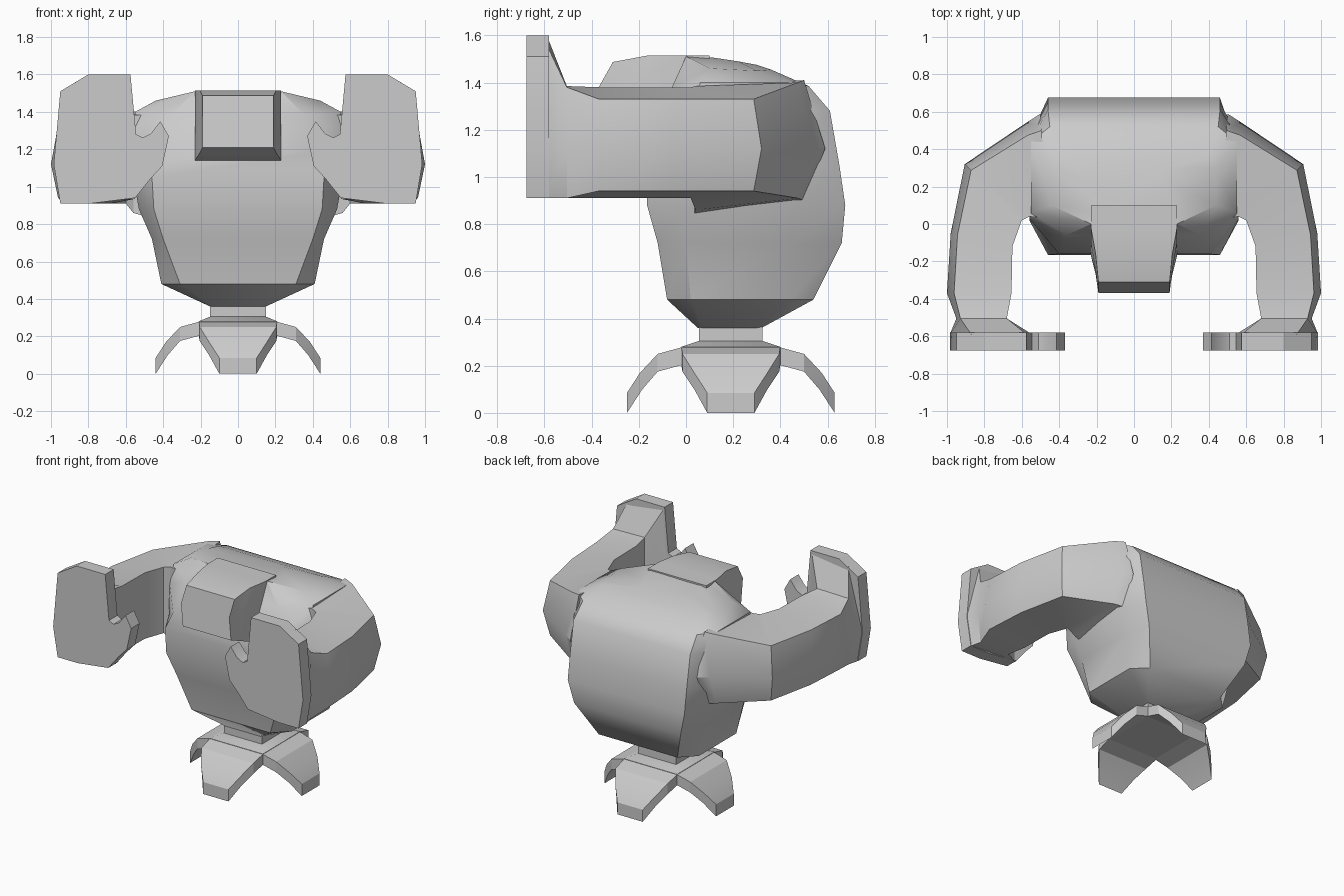
import bpy, bmesh, math
from mathutils import Matrix, Vector

cube = bpy.data.objects.get("Cube")
if cube:
    bpy.data.objects.remove(cube, do_unlink=True)

grey = bpy.data.materials.new("plain grey")
grey.use_nodes = True
tone = (0.6, 0.6, 0.6, 1)
grey.diffuse_color = tone
grey.node_tree.nodes["Principled BSDF"].inputs["Base Color"].default_value = tone


def finish(name, bm, angle=30):
    bmesh.ops.recalc_face_normals(bm, faces=bm.faces)
    mesh = bpy.data.meshes.new(name)
    bm.to_mesh(mesh)
    bm.free()
    mesh.materials.append(grey)
    obj = bpy.data.objects.new(name, mesh)
    bpy.context.collection.objects.link(obj)
    bpy.ops.object.select_all(action="DESELECT")
    obj.select_set(True)
    bpy.context.view_layer.objects.active = obj
    bpy.ops.object.shade_smooth_by_angle(angle=math.radians(angle))
    return obj


def loft(name, rings, matrix=None, angle=30):
    """Skin a list of equal-sized point rings and cap both ends."""
    bm = bmesh.new()
    loops = [[bm.verts.new(p) for p in ring] for ring in rings]
    for a, b in zip(loops, loops[1:]):
        for i in range(len(a)):
            j = (i + 1) % len(a)
            bm.faces.new((a[i], a[j], b[j], b[i]))
    bm.faces.new(loops[0])
    bm.faces.new(loops[-1])
    if matrix:
        bm.transform(matrix)
    return finish(name, bm, angle)


def rect(hx, hy, z, cy=0.19):
    return [(-hx, cy - hy, z), (hx, cy - hy, z), (hx, cy + hy, z), (-hx, cy + hy, z)]


def body_ring(front, side_front, side_back, back):
    """Octagon mirrored from its four right-hand points."""
    half = [front, side_front, side_back, back]
    return half + [(-x, y, z) for x, y, z in reversed(half)]


def level(z, hf, hs, hb, yf, ysf, ysb, yb):
    return body_ring((hf, yf, z), (hs, ysf, z), (hs, ysb, z), (hb, yb, z))


# Rounded torso
loft("torso", [
    level(0.36, 0.14, 0.15, 0.14, 0.05, 0.07, 0.30, 0.32),
    level(0.48, 0.31, 0.41, 0.31, -0.08, 0.02, 0.44, 0.54),
    level(0.72, 0.40, 0.46, 0.42, -0.12, 0.00, 0.46, 0.66),
    level(0.88, 0.45, 0.53, 0.46, -0.165, 0.00, 0.46, 0.675),
    level(1.05, 0.46, 0.56, 0.46, -0.165, 0.02, 0.46, 0.65),
    body_ring((0.40, -0.16, 1.18), (0.56, 0.03, 1.26), (0.56, 0.46, 1.28), (0.46, 0.61, 1.28)),
    body_ring((0.36, -0.06, 1.38), (0.55, 0.06, 1.40), (0.55, 0.44, 1.40), (0.45, 0.52, 1.385)),
    body_ring((0.23, 0.00, 1.51), (0.44, 0.10, 1.46), (0.44, 0.30, 1.45), (0.40, 0.36, 1.455)),
    body_ring((0.15, 0.05, 1.51), (0.20, 0.12, 1.505), (0.20, 0.22, 1.49), (0.15, 0.30, 1.475)),
], angle=35)


# Tapered head block with a slanted brow
def head_ring(hx, points):
    return [(-hx, y, z) for y, z in points] + [(hx, y, z) for y, z in reversed(points)]


loft("head", [
    head_ring(0.23, [(0.10, 1.14), (0.10, 1.30), (0.10, 1.515)]),
    head_ring(0.23, [(-0.17, 1.14), (-0.10, 1.36), (-0.02, 1.515)]),
    head_ring(0.205, [(-0.27, 1.18), (-0.25, 1.37), (-0.16, 1.515)]),
    head_ring(0.19, [(-0.35, 1.21), (-0.37, 1.38), (-0.31, 1.487)]),
])

# Neck and foot hub
loft("neck", [rect(0.15, 0.135, z) for z in (0.28, 0.38)])
loft("foot_hub", [rect(0.21, 0.21, 0.205), rect(0.21, 0.21, 0.28), rect(0.15, 0.135, 0.305)])

# Four curved petal feet: half width, outer radius and top, inner radius and bottom
petal = [(0.21, 0.20, 0.28, 0.20, 0.205), (0.205, 0.31, 0.25, 0.31, 0.175),
         (0.155, 0.385, 0.17, 0.375, 0.10), (0.10, 0.44, 0.085, 0.44, 0.0)]
petal_rings = [[(-w, -ro, zo), (w, -ro, zo), (w, -ri, zi), (-w, -ri, zi)]
               for w, ro, zo, ri, zi in petal]
for i, name in enumerate(("front_foot", "left_foot", "back_foot", "right_foot")):
    turn = Matrix.Translation((0, 0.19, 0)) @ Matrix.Rotation(i * math.pi / 2, 4, "Z")
    loft(name, petal_rings, turn)


# Arms: six-sided section spanning an inner and an outer plan point
def arm_ring(inner, outer, tops=(1.38, 1.33), bottoms=(0.91, 0.94), inset=0.11):
    a, b = Vector(inner), Vector(outer)
    c = b.lerp(a, inset)
    return [(*a, tops[0]), (*c, tops[1]), (*b, 1.12), (*c, bottoms[1]),
            (*a, bottoms[0]), (*a, 1.14)]


arm = [
    arm_ring((0.46, 0.03), (0.50, 0.59), (1.38, 1.41), (0.83, 0.90), 0.16),
    arm_ring((0.56, 0.04), (0.57, 0.545), (1.385, 1.40), (0.86, 0.91), 0.14),
    arm_ring((0.60, 0.02), (0.905, 0.32)),
    arm_ring((0.65, -0.12), (0.98, -0.05)),
    arm_ring((0.655, -0.37), (1.0, -0.37)),
    arm_ring((0.68, -0.505), (0.95, -0.505), (1.385, 1.38), (0.91, 0.91), 0.08),
    [(x, -0.59, z) for x, z in ((0.575, 1.60), (0.87, 1.56), (0.985, 1.12),
                                (0.95, 0.91), (0.55, 0.935), (0.545, 1.27))],
]

# Flat mitten hand with a hooked thumb
hand = [(0.575, 1.60), (0.80, 1.60), (0.95, 1.51), (0.985, 1.12), (0.95, 0.91),
        (0.79, 0.91), (0.55, 0.94), (0.47, 1.04), (0.405, 1.11), (0.37, 1.27),
        (0.415, 1.35), (0.465, 1.285), (0.51, 1.262), (0.545, 1.28)]
hand_rings = [[(x, y, z) for x, z in hand] for y in (-0.675, -0.58)]

for side, sign in (("left", 1), ("right", -1)):
    flip = Matrix.Scale(sign, 4, (1, 0, 0))
    loft(side + "_arm", arm, flip)
    loft(side + "_hand", hand_rings, flip)
